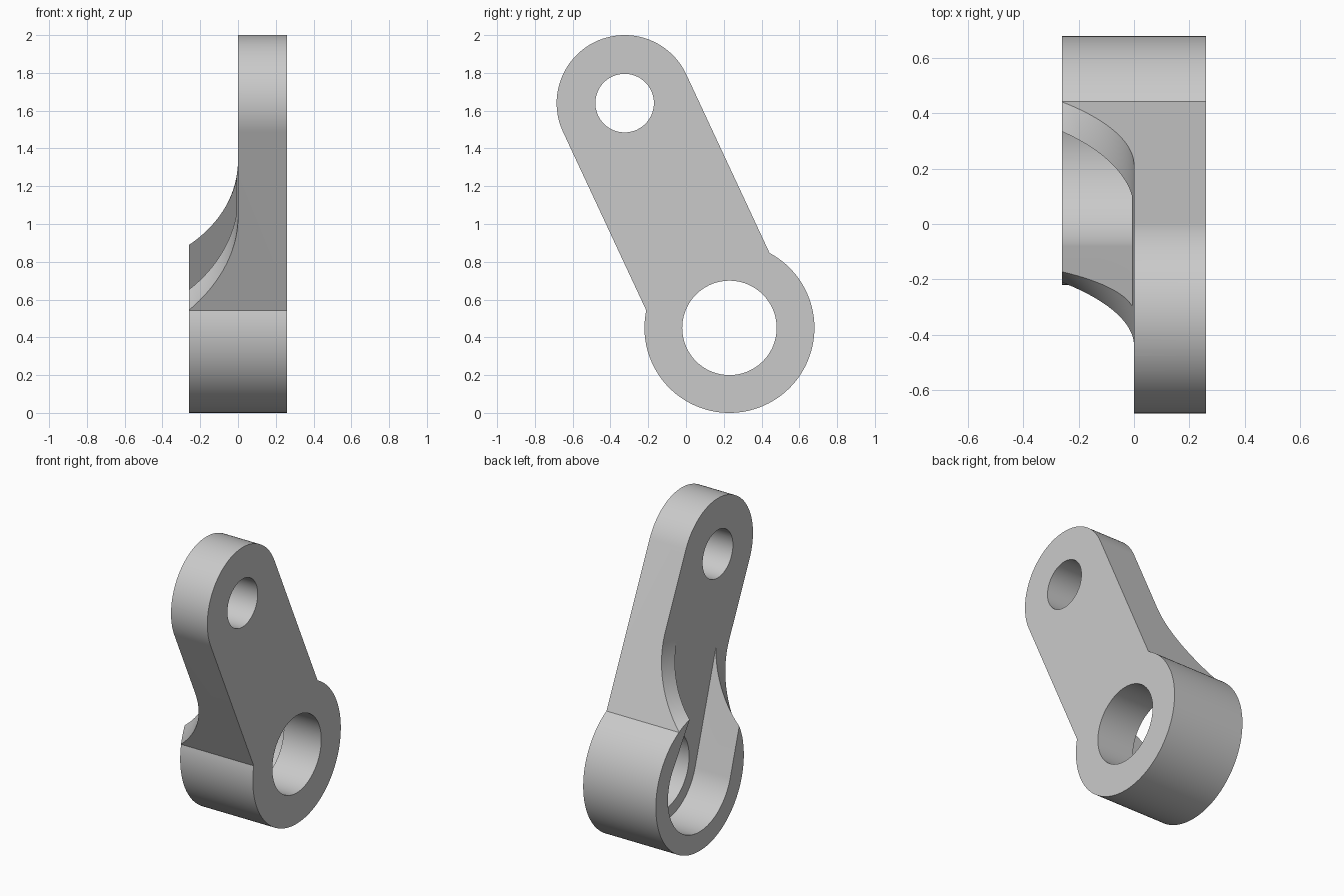
import bpy, bmesh
from math import sin, cos, radians, atan2, pi, sqrt
from mathutils import Matrix

if "Cube" in bpy.data.objects:
    bpy.data.objects.remove(bpy.data.objects["Cube"], do_unlink=True)

# Main dimensions: boss at the bottom, eye at the top, arm leaning forward
BOSS_R, EYE_R, SPAN = 0.45, 0.36, 1.313
BOSS_HOLE, EYE_HOLE = 0.25, 0.155
HALF = 0.26
LEAN = radians(25)
POCKET_R, TAPER, FLOOR = 0.326, radians(8), -0.008
FILLET_END = 0.89

# Local frame: u across the arm, v along the arm, w through the thickness
PLACE = Matrix.Translation((0, 0.23, 0.45)) @ Matrix((
    (0, 0, 1, 0),
    (cos(LEAN), -sin(LEAN), 0, 0),
    (sin(LEAN), cos(LEAN), 0, 0),
    (0, 0, 0, 1)))


def arc(radius, start, end, steps, centre_v=0):
    return [(radius * cos(start + (end - start) * i / steps),
             centre_v + radius * sin(start + (end - start) * i / steps))
            for i in range(steps + 1)]


def finish(bm, name):
    bmesh.ops.recalc_face_normals(bm, faces=bm.faces)
    mesh = bpy.data.meshes.new(name)
    bm.to_mesh(mesh)
    bm.free()
    obj = bpy.data.objects.new(name, mesh)
    bpy.context.collection.objects.link(obj)
    return obj


def prism(name, outline, w0, w1):
    bm = bmesh.new()
    low, high = [[bm.verts.new((u, v, w)) for u, v in outline] for w in (w0, w1)]
    bm.faces.new(low[::-1])
    bm.faces.new(high)
    for i in range(len(outline)):
        bm.faces.new((low[i - 1], low[i], high[i], high[i - 1]))
    return finish(bm, name)


def ring(name, profile, steps):
    """Closed (radius, w) profile turned about the boss axis."""
    bm = bmesh.new()
    loops = [[bm.verts.new((r * cos(2 * pi * i / steps), r * sin(2 * pi * i / steps), w))
              for r, w in profile] for i in range(steps)]
    for i in range(steps):
        a, b = loops[i - 1], loops[i]
        for j in range(len(profile)):
            bm.faces.new((a[j - 1], a[j], b[j], b[j - 1]))
    return finish(bm, name)


def cut(target, cutter):
    cutter.hide_render = True
    mod = target.modifiers.new("cut", 'BOOLEAN')
    mod.operation, mod.solver, mod.object = 'DIFFERENCE', 'EXACT', cutter
    bpy.context.view_layer.update()
    bpy.context.view_layer.objects.active = target
    bpy.ops.object.modifier_apply(modifier=mod.name)
    bpy.data.objects.remove(cutter, do_unlink=True)


# Body: round boss, straight arm and round eye in one outline
join = atan2(sqrt(BOSS_R ** 2 - EYE_R ** 2), EYE_R)
outline = arc(BOSS_R, pi - join, 2 * pi + join, 96) + arc(EYE_R, 0, pi, 64, SPAN)
lever = prism("lever_arm", outline, -HALF, HALF)

# Through holes in the eye and the boss
for radius, v in ((EYE_HOLE, SPAN), (BOSS_HOLE, 0)):
    cut(lever, prism("hole_cutter", arc(radius, 0, 2 * pi, 72, v)[:-1], -0.7, 0.7))

# Tapered pocket open on the thick side
tip_v = 1.0
tip_u = (POCKET_R - tip_v * sin(TAPER)) / cos(TAPER)
pocket = arc(POCKET_R, pi - TAPER, 2 * pi + TAPER, 72) + [(tip_u, tip_v), (-tip_u, tip_v)]
cut(lever, prism("pocket_cutter", pocket, -0.6, FLOOR))

# Curved run-out from the thick boss down to the thin arm
start = BOSS_R + 0.001
rise = FILLET_END - start
R = (rise ** 2 + HALF ** 2) / (2 * HALF)
sweep = atan2(rise, R - HALF)
curve = [(FILLET_END - R * sin(sweep * t / 24), -R + R * cos(sweep * t / 24))
         for t in range(25)]
curve += [(start - 0.01, -HALF - 0.015), (start - 0.01, -0.5), (2.5, -0.5), (2.5, 0)]
cut(lever, ring("runout_cutter", curve, 160))

# Lean the finished lever into its standing position
lever.data.transform(PLACE)

# Plain grey material
colour = (0.59, 0.59, 0.59, 1)
grey = bpy.data.materials.new("plain_grey")
grey.use_nodes = True
grey.diffuse_color = colour
grey.node_tree.nodes["Principled BSDF"].inputs["Base Color"].default_value = colour
lever.data.materials.clear()
lever.data.materials.append(grey)

bpy.ops.object.select_all(action='DESELECT')
lever.select_set(True)
bpy.context.view_layer.objects.active = lever
bpy.ops.object.shade_smooth_by_angle(angle=radians(25))
